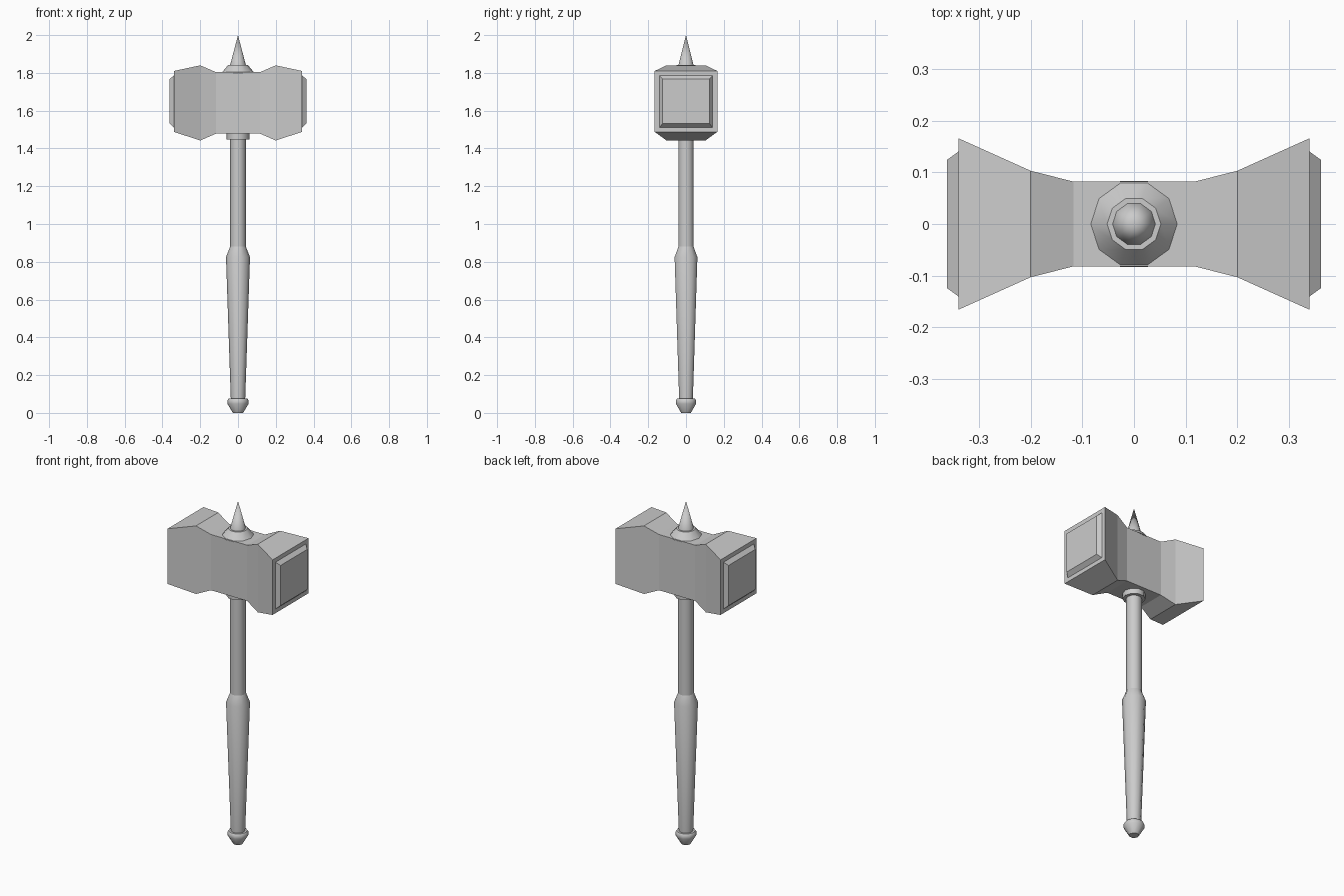
import bpy, bmesh, math

default = bpy.data.objects.get("Cube")
if default:
    bpy.data.objects.remove(default)

grey = bpy.data.materials.new("plain grey")
grey.use_nodes = True
colour = (0.6, 0.6, 0.6, 1)
grey.diffuse_color = colour
grey.node_tree.nodes["Principled BSDF"].inputs["Base Color"].default_value = colour


def loft(name, rings, smooth=False):
    """Skin a list of equal-length point rings and cap both ends."""
    bm = bmesh.new()
    loops = [[bm.verts.new(p) for p in ring] for ring in rings]
    for a, b in zip(loops, loops[1:]):
        for i in range(len(a)):
            j = (i + 1) % len(a)
            bm.faces.new((a[i], a[j], b[j], b[i]))
    bm.faces.new(loops[0])
    bm.faces.new(loops[-1])
    bmesh.ops.remove_doubles(bm, verts=bm.verts, dist=1e-5)
    bmesh.ops.recalc_face_normals(bm, faces=bm.faces)
    mesh = bpy.data.meshes.new(name)
    bm.to_mesh(mesh)
    bm.free()
    mesh.materials.append(grey)
    obj = bpy.data.objects.new(name, mesh)
    bpy.context.collection.objects.link(obj)
    if smooth:
        bpy.ops.object.select_all(action="DESELECT")
        obj.select_set(True)
        bpy.context.view_layer.objects.active = obj
        bpy.ops.object.shade_smooth_by_angle(angle=math.radians(40))
    return obj


def turned(name, profile, sides=10):
    """Ten-sided turned part from (radius, height) pairs."""
    angles = [2 * math.pi * i / sides for i in range(sides)]
    return loft(name, [[(r * math.cos(a), r * math.sin(a), z) for a in angles]
                       for r, z in profile], smooth=True)


def box_ring(x, half_y, low, high):
    return [(x, -half_y, low), (x, half_y, low), (x, half_y, high), (x, -half_y, high)]


# Hammer head: waisted block flaring to both ends
half = [(0.117, 0.082, 1.478, 1.804), (0.2, 0.103, 1.442, 1.84), (0.34, 0.166, 1.488, 1.81)]
sections = [(-x, *rest) for x, *rest in reversed(half)] + half
loft("hammer_head", [box_ring(*s) for s in sections])

# Bevelled striking plates
for side, label in ((1, "left"), (-1, "right")):
    loft(label + "_striking_plate", [box_ring(side * 0.34, 0.14, 1.512, 1.786),
                                     box_ring(side * 0.362, 0.124, 1.532, 1.767)])

# Handle parts, bottom to top
turned("pommel", [(0.027, 0), (0.056, 0.048), (0.056, 0.066), (0.05, 0.075)])
turned("grip", [(0.038, 0.07), (0.0635, 0.825), (0.042, 0.88)])
turned("shaft", [(0.042, 0.88), (0.042, 1.49)])
turned("lower_collar", [(0.061, 1.447), (0.061, 1.485)])

# Top fitting
turned("upper_collar", [(0.087, 1.8), (0.052, 1.842)])
turned("top_spike", [(0.042, 1.84), (0.0, 2.0)])
